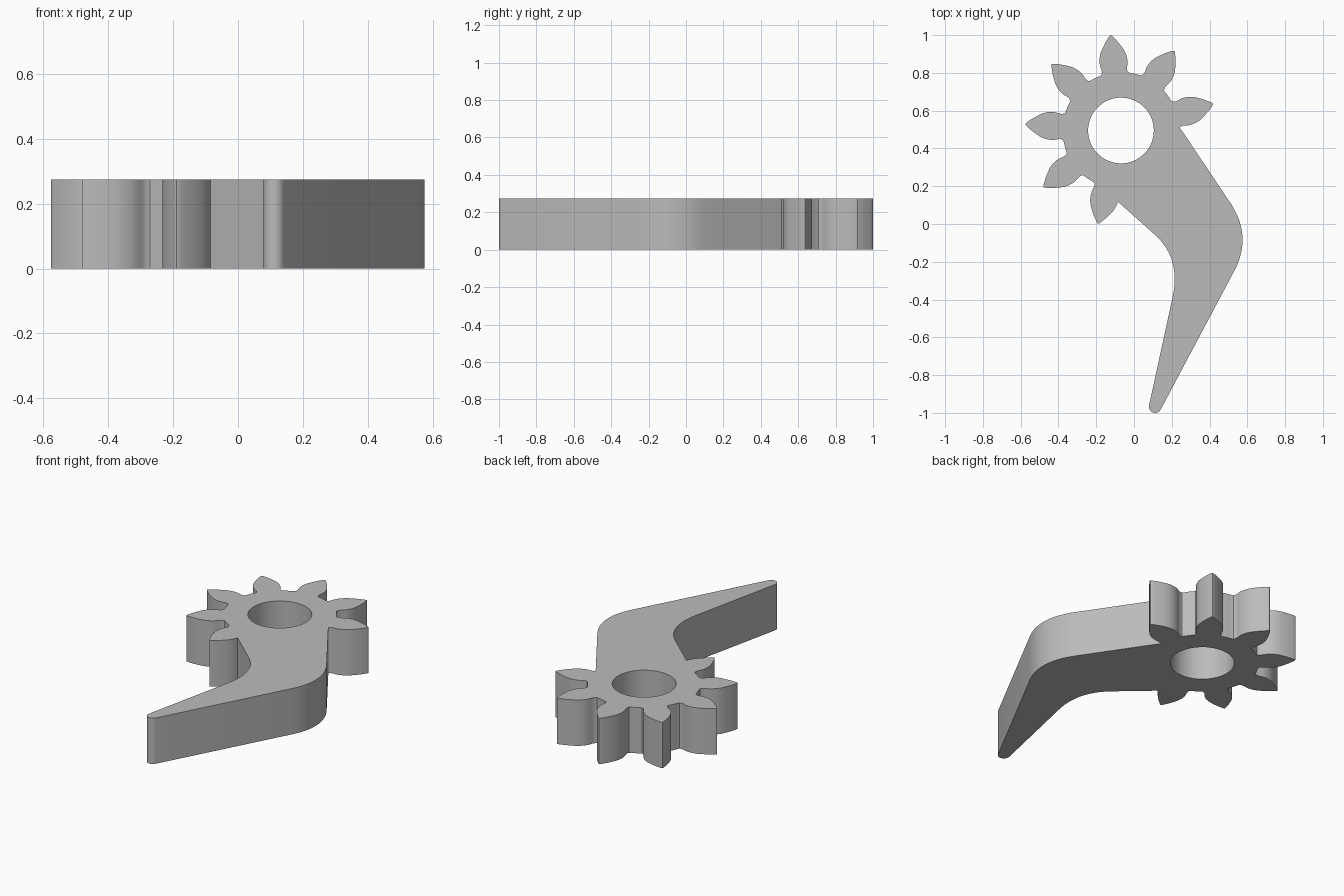
import bpy, bmesh, math
from mathutils import Vector

cube = bpy.data.objects.get("Cube")
if cube:
    bpy.data.objects.remove(cube, do_unlink=True)

HEIGHT = 0.275
HUB = Vector((-0.069, 0.495))
HOLE_R, ROOT_R = 0.174, 0.309
FIRST, STEP, TEETH = 16.2, 40, 7

# Half tooth: (distance along the tooth axis, half width), root to tip
FLANK = [(0.303, 0.071), (0.315, 0.067), (0.33, 0.068), (0.35, 0.073), (0.37, 0.074),
         (0.395, 0.071), (0.42, 0.063), (0.445, 0.049), (0.47, 0.033),
         (0.495, 0.014), (0.504, 0.006), (0.508, 0.0)]


def polar(center, radius, degrees):
    a = math.radians(degrees)
    return center + Vector((math.cos(a), math.sin(a))) * radius


def bend(a, corner, b, n=14):
    """Rounded corner from a to b."""
    a, corner, b = Vector(a), Vector(corner), Vector(b)
    return [a.lerp(corner, i / n).lerp(corner.lerp(b, i / n), i / n) for i in range(n + 1)]


def tooth(degrees, last):
    """One tooth, counter-clockwise; the last one runs into the arm."""
    axis = polar(Vector((0, 0)), 1, degrees)
    side = Vector((-axis.y, axis.x))
    rising = FLANK[4:] if last else FLANK
    right = [(r, -w) for r, w in FLANK]
    left = [(r, w) for r, w in reversed(FLANK[:-1])]
    if last:
        left = [(r, w) for r, w in reversed(rising[:-1])]
    return [HUB + axis * r + side * w for r, w in right + left]


# Outline: teeth and root arcs, then the bent arm
outline = []
for i in range(TEETH):
    angle = FIRST + STEP * i
    outline += tooth(angle, i == TEETH - 1)
    if i < TEETH - 1:
        outline += [polar(HUB, ROOT_R, angle + STEP / 2 + d) for d in (-5, -2, 2, 5)]
outline += bend((0.103, -0.05), (0.251, -0.176), (0.204, -0.389))
outline += [polar(Vector((0.112, -0.967)), 0.033, d) for d in range(170, 335, 16)]
outline += bend((0.53, -0.25), (0.626, -0.072), (0.516, 0.103))

hole = [polar(HUB, HOLE_R, i * 360 / 64) for i in range(64)]

# Fill the plate around the hole and extrude it
bm = bmesh.new()
edges = []
for loop in (outline, hole):
    verts = [bm.verts.new((p.x, p.y, 0)) for p in loop]
    edges += [bm.edges.new((v, verts[i - 1])) for i, v in enumerate(verts)]
bmesh.ops.triangle_fill(bm, edges=edges, use_beauty=True, normal=(0, 0, 1))
ext = bmesh.ops.extrude_face_region(bm, geom=bm.faces[:], use_keep_orig=True)
top = [g for g in ext["geom"] if isinstance(g, bmesh.types.BMVert)]
bmesh.ops.translate(bm, verts=top, vec=(0, 0, HEIGHT))
bmesh.ops.recalc_face_normals(bm, faces=bm.faces[:])

mesh = bpy.data.meshes.new("gear_lever")
bm.to_mesh(mesh)
bm.free()
lever = bpy.data.objects.new("gear_lever", mesh)
bpy.context.collection.objects.link(lever)

# Plain grey material
grey = bpy.data.materials.new("plain_grey")
grey.use_nodes = True
colour = (0.5, 0.5, 0.5, 1)
grey.diffuse_color = colour
grey.node_tree.nodes["Principled BSDF"].inputs["Base Color"].default_value = colour
mesh.materials.append(grey)

bpy.ops.object.select_all(action="DESELECT")
lever.select_set(True)
bpy.context.view_layer.objects.active = lever
bpy.ops.object.shade_smooth_by_angle(angle=math.radians(30))
